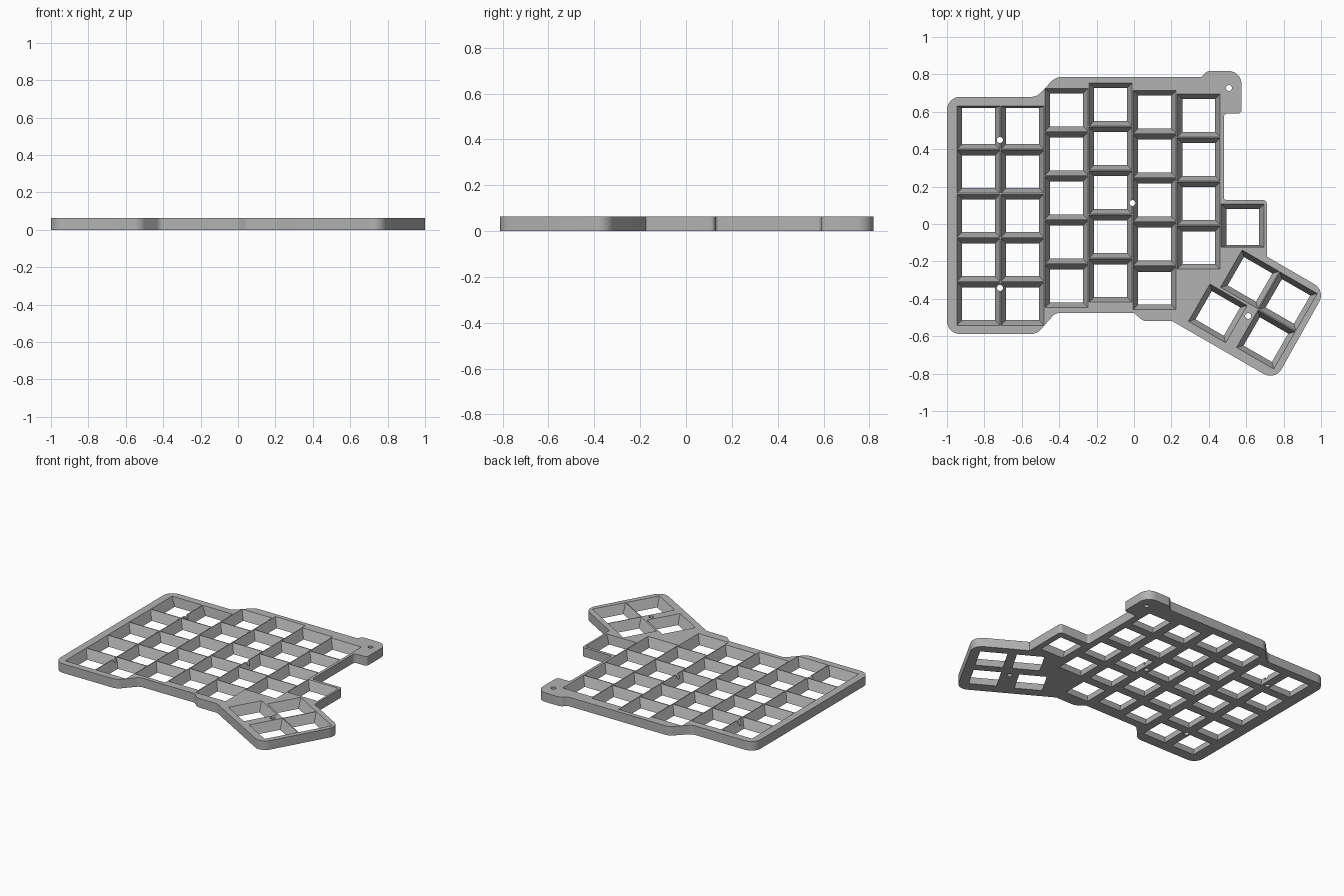
import bpy, bmesh
from math import radians, tan, pi
from mathutils import Vector, Matrix

if "Cube" in bpy.data.objects:
    bpy.data.objects.remove(bpy.data.objects["Cube"])

HEIGHT = 0.063
PITCH = 0.2355
OPEN = 0.115      # half width of a key opening at the top
TAPER = 0.0275    # how far each wall slopes inward at the bottom

grey = bpy.data.materials.new("plain_grey")
grey.use_nodes = True
grey.diffuse_color = (0.45, 0.45, 0.45, 1)
grey.node_tree.nodes["Principled BSDF"].inputs["Base Color"].default_value = grey.diffuse_color


def rounded(corners, steps=8):
    """Closed outline with each (x, y, radius) corner turned into an arc."""
    out = []
    for i, (x, y, r) in enumerate(corners):
        p = Vector((x, y))
        a = (Vector(corners[i - 1][:2]) - p).normalized()
        b = (Vector(corners[(i + 1) % len(corners)][:2]) - p).normalized()
        if r == 0:
            out.append(p)
            continue
        half = a.angle(b) / 2
        t = r / tan(half)
        centre = p + (a + b).normalized() * (t * t + r * r) ** 0.5
        start, end = p + a * t - centre, p + b * t - centre
        sweep = start.angle_signed(end)      # clockwise positive
        for k in range(steps + 1):
            out.append(centre + Matrix.Rotation(-sweep * k / steps, 2) @ start)
    return out


def ring_wall(bm, top, bottom):
    """Wall between a top loop and a bottom loop; returns the rim edges."""
    n = len(top)
    vt = [bm.verts.new((p.x, p.y, HEIGHT)) for p in top]
    vb = [bm.verts.new((p.x, p.y, 0)) for p in bottom]
    for i in range(n):
        j = (i + 1) % n
        bm.faces.new((vt[i], vt[j], vb[j], vb[i]))
    return ([bm.edges.get((v[i], v[(i + 1) % n])) for i in range(n)] for v in (vt, vb))


def key_loops(x, y, angle=0, back=TAPER, front=TAPER):
    """Top and bottom squares of one tapered key opening."""
    turn = Matrix.Rotation(radians(angle), 2)
    s, w = OPEN, OPEN - TAPER
    top = [(-s, -s), (s, -s), (s, s), (-s, s)]
    low = [(-w, front - s), (w, front - s), (w, s - back), (-w, s - back)]
    return [[Vector((x, y)) + turn @ Vector(p) for p in loop] for loop in (top, low)]


# Plate outline, clockwise from the back left corner
outline = rounded([
    (-1, 0.68, 0.07), (-0.52, 0.68, 0.07), (-0.42, 0.785, 0.07),
    (0.36, 0.785, 0.02), (0.39, 0.818, 0.04), (0.575, 0.818, 0.07),
    (0.575, 0.59, 0.02), (0.48, 0.59, 0.02), (0.48, 0.128, 0.015),
    (0.71, 0.128, 0.02), (0.71, -0.174, 0), (1.024, -0.356, 0.07),
    (0.755, -0.837, 0.07), (0.204, -0.519, 0.02), (0.05, -0.519, 0.05),
    (0, -0.476, 0.02), (-0.42, -0.476, 0.05), (-0.52, -0.588, 0.07),
    (-1, -0.588, 0.07)])

# Key openings: staggered columns as (back edge, number of keys)
keys = []
columns = [(0.63, 5), (0.63, 5), (0.725, 5), (0.754, 5), (0.714, 5), (0.695, 4)]
for c, (back_edge, count) in enumerate(columns):
    for r in range(count):
        back = 0.01 if c < 2 and r == 0 else TAPER
        keys.append(key_loops(-0.832 + c * PITCH, back_edge - OPEN - r * PITCH, back=back))
keys.append(key_loops(0.581, -0.008, front=0.01))
# Turned thumb cluster
for x, y in [(0.62, -0.296), (0.823, -0.414), (0.705, -0.618), (0.448, -0.478)]:
    keys.append(key_loops(x, y, -30))

# Plate body: walls first, then filled top and bottom faces
bm = bmesh.new()
top_edges, bottom_edges = [], []
for top, bottom in [(outline, outline)] + keys:
    t, b = ring_wall(bm, top, bottom)
    top_edges += t
    bottom_edges += b
for rim, up in ((top_edges, 1), (bottom_edges, -1)):
    bmesh.ops.triangle_fill(bm, edges=rim, use_beauty=True, normal=(0, 0, up))
bmesh.ops.recalc_face_normals(bm, faces=bm.faces)
mesh = bpy.data.meshes.new("key_plate")
bm.to_mesh(mesh)
bm.free()
plate = bpy.data.objects.new("key_plate", mesh)
bpy.context.collection.objects.link(plate)
mesh.materials.append(grey)

# Screw holes drilled through the plate
bm = bmesh.new()
for x, y in [(-0.717, 0.449), (-0.717, -0.342), (-0.008, 0.112), (0.61, -0.492), (0.508, 0.727)]:
    bmesh.ops.create_cone(bm, cap_ends=True, segments=20, radius1=0.016, radius2=0.016,
                          depth=0.3, matrix=Matrix.Translation((x, y, 0)))
drill_mesh = bpy.data.meshes.new("screw_drill")
bm.to_mesh(drill_mesh)
bm.free()
drill_mesh.materials.append(grey)
drill = bpy.data.objects.new("screw_drill", drill_mesh)
bpy.context.collection.objects.link(drill)
drill.hide_render = True

cut = plate.modifiers.new("screw_holes", "BOOLEAN")
cut.operation = "DIFFERENCE"
cut.solver = "EXACT"
cut.object = drill
bpy.ops.object.select_all(action="DESELECT")
plate.select_set(True)
bpy.context.view_layer.objects.active = plate
bpy.ops.object.modifier_apply(modifier=cut.name)
bpy.data.objects.remove(drill)
bpy.ops.object.shade_smooth_by_angle(angle=radians(30))
